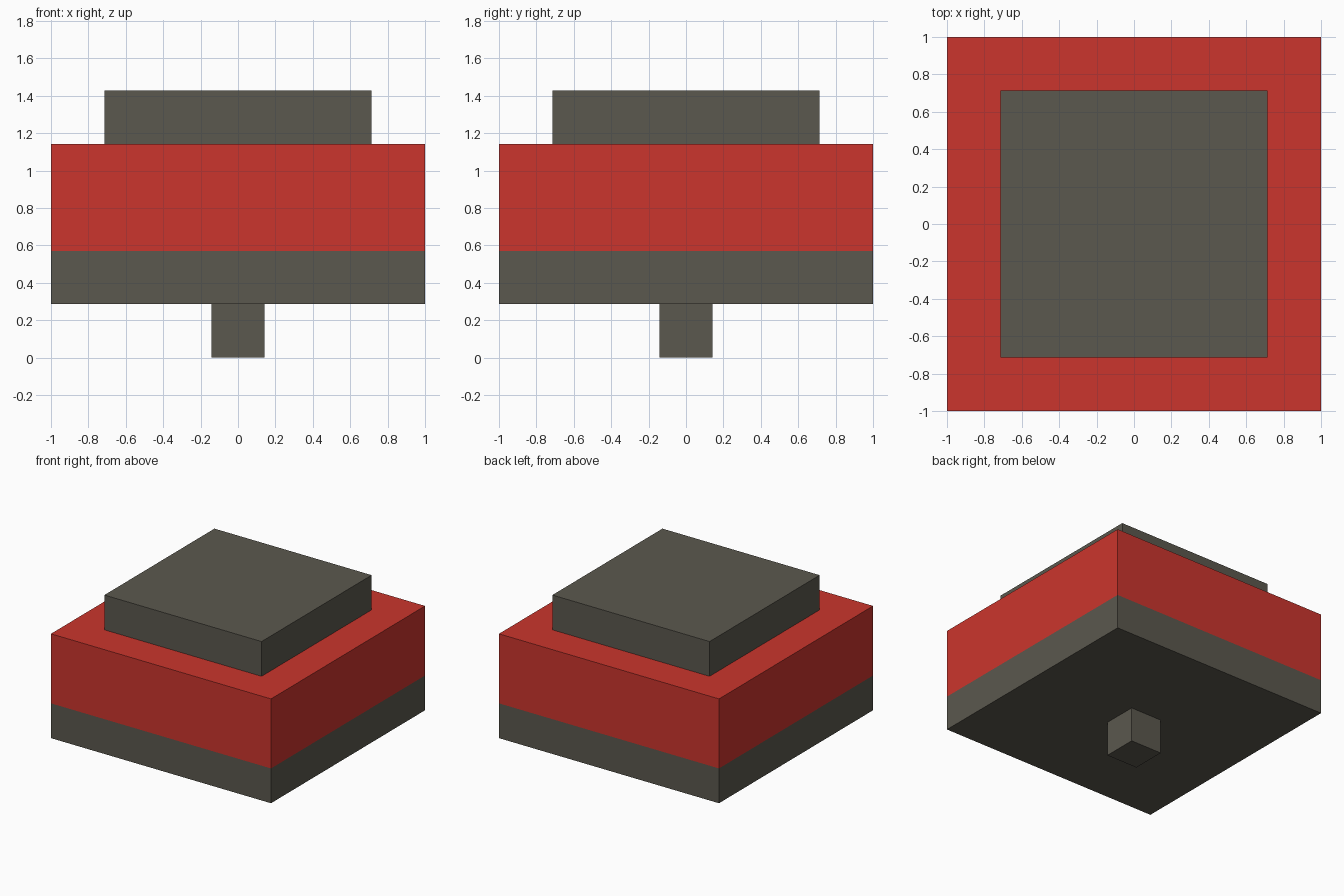
import bpy, bmesh
from mathutils import Matrix, Vector

if "Cube" in bpy.data.objects:
    bpy.data.objects.remove(bpy.data.objects["Cube"])

U = 2 / 7  # the model sits on a grid of seven units across


def srgb(r, g, b):
    lin = [(c / 255 / 12.92) if c / 255 <= 0.04045 else ((c / 255 + 0.055) / 1.055) ** 2.4
           for c in (r, g, b)]
    return (*lin, 1.0)


def material(name, rgb):
    m = bpy.data.materials.new(name)
    m.diffuse_color = srgb(*rgb)
    m.use_nodes = True
    m.node_tree.nodes["Principled BSDF"].inputs["Base Color"].default_value = m.diffuse_color
    return m


grey = material("warm_grey", (91, 88, 78))
red = material("red", (203, 53, 45))


def box(name, half, z0, z1, mats, split=None):
    """Square block; above the split height it takes the second material."""
    bm = bmesh.new()
    bmesh.ops.create_cube(bm, size=1, matrix=Matrix.Translation((0, 0, (z0 + z1) / 2))
                          @ Matrix.Diagonal((2 * half, 2 * half, z1 - z0, 1)))
    if split is not None:
        bmesh.ops.bisect_plane(bm, geom=bm.verts[:] + bm.edges[:] + bm.faces[:],
                               plane_co=Vector((0, 0, split)), plane_no=Vector((0, 0, 1)))
        for f in bm.faces:
            f.material_index = int(f.calc_center_median().z > split)
    me = bpy.data.meshes.new(name)
    bm.to_mesh(me)
    bm.free()
    for m in mats:
        me.materials.append(m)
    ob = bpy.data.objects.new(name, me)
    bpy.context.collection.objects.link(ob)
    return ob


# Small peg underneath
box("bottom_peg", 0.5 * U, 0, U, [grey])
# Wide body: grey lower band, red upper band
box("body", 3.5 * U, U, 4 * U, [grey, red], split=2 * U)
# Raised cap on top
box("top_cap", 2.5 * U, 4 * U, 5 * U, [grey])
